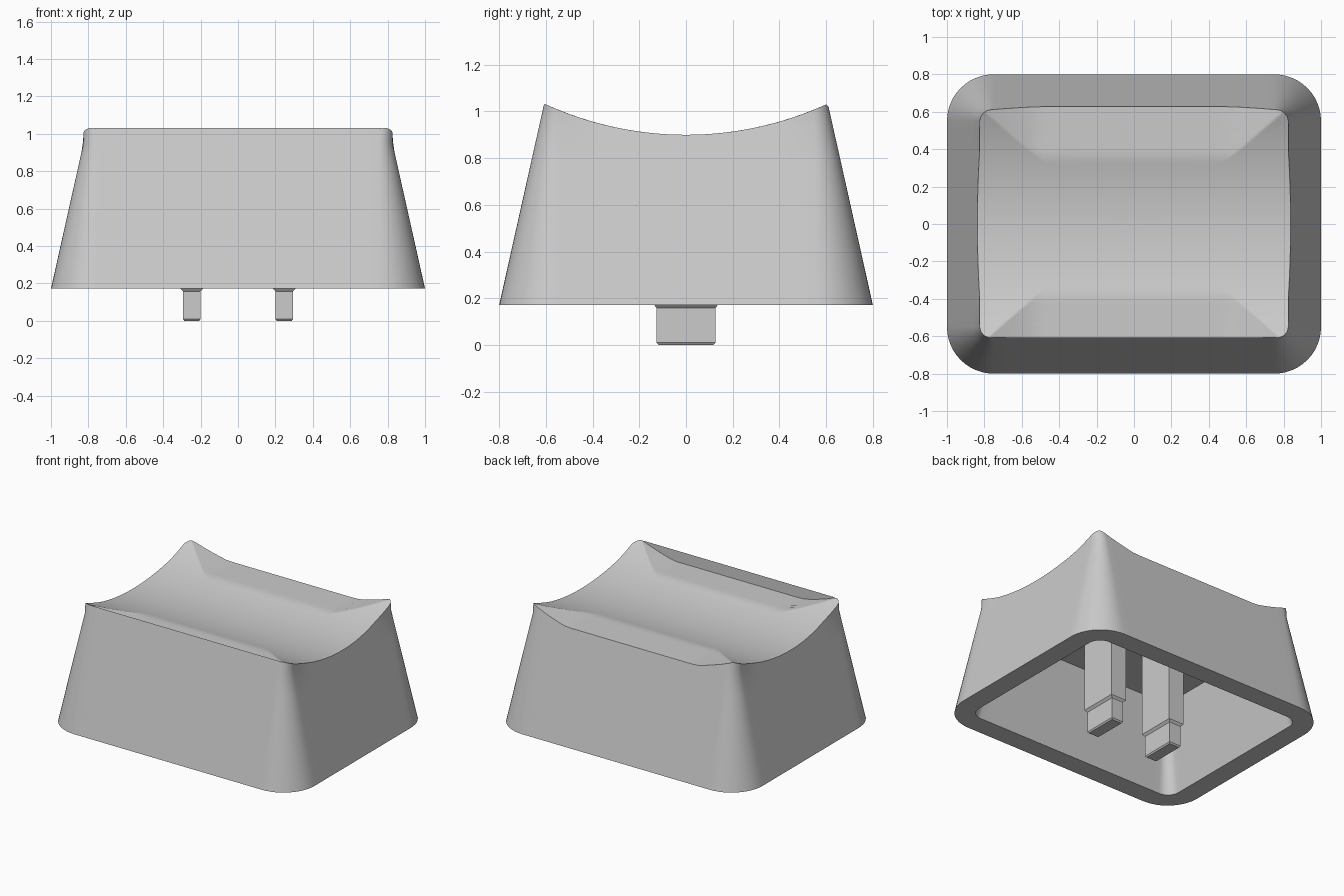
import bpy, bmesh, math

if "Cube" in bpy.data.objects:
    bpy.data.objects.remove(bpy.data.objects["Cube"])

grey = bpy.data.materials.new("light_grey")
grey.diffuse_color = (0.6, 0.6, 0.6, 1)
grey.use_nodes = True
grey.node_tree.nodes["Principled BSDF"].inputs["Base Color"].default_value = grey.diffuse_color

BASE, SLOPE, R = 0.172, 0.2235, 1.45
CEILING = 0.772


def dish(x, y):
    """Scooped top: a cylinder arc whose long edges flatten out mid-span."""
    limit = (0.36 if y > 0 else 0.38) + max(0.0, abs(x) - 0.52) * 0.87
    y = min(abs(y), limit, 0.61)
    return 0.9 + R - math.sqrt(R * R - y * y)


def outline(hx, hy, r):
    """Rounded rectangle with matching point counts for any size."""
    pts = []
    corners = [(1, 1), (-1, 1), (-1, -1), (1, -1)]
    for k, (sx, sy) in enumerate(corners):
        for i in range(13):
            a = math.pi / 2 * (k + i / 12)
            pts.append((sx * (hx - r) + r * math.cos(a), sy * (hy - r) + r * math.sin(a)))
        # straight run to the next corner
        x0, y0 = pts[-1]
        nx, ny = corners[(k + 1) % 4]
        a = math.pi / 2 * (k + 1)
        x1, y1 = nx * (hx - r) + r * math.cos(a), ny * (hy - r) + r * math.sin(a)
        for i in range(1, 28):
            t = i / 28
            pts.append((x0 + (x1 - x0) * t, y0 + (y1 - y0) * t))
    return pts


def outer(z):
    d = SLOPE * (z - BASE)
    return outline(max(1 - d, 0.825), 0.8 - d, 0.25 - 0.19 * (z - BASE) / 0.858)


def bridge(bm, a, b):
    n = len(a)
    for i in range(n):
        j = (i + 1) % n
        bm.faces.new((a[i], a[j], b[j], b[i]))


def finish(bm, name, angle=None):
    me = bpy.data.meshes.new(name)
    bm.to_mesh(me)
    bm.free()
    me.materials.append(grey)
    ob = bpy.data.objects.new(name, me)
    bpy.context.collection.objects.link(ob)
    if angle:
        bpy.ops.object.select_all(action='DESELECT')
        ob.select_set(True)
        bpy.context.view_layer.objects.active = ob
        bpy.ops.object.shade_smooth_by_angle(angle=math.radians(angle))
    return ob


# Where the leaning walls meet the scooped top
bottom = outer(BASE)
rim = []
for i in range(len(bottom)):
    z = 0.95
    for _ in range(12):
        x, y = outer(z)[i]
        z = dish(x, y)
    rim.append((x, y, z))

# Cap shell: ceiling, inner walls, bottom rim, outer walls, scooped top
bm = bmesh.new()
ring = lambda pts, z: [bm.verts.new((x, y, z)) for x, y in pts]
taper = SLOPE * (CEILING - BASE)
ceiling = ring(outline(0.855 - taper, 0.655 - taper, 0.04), CEILING)
inner = ring(outline(0.855, 0.655, 0.09), BASE)
base = ring(bottom, BASE)
bm.faces.new(ceiling[::-1])
bridge(bm, ceiling, inner)
bridge(bm, inner, base)
prev = base
for s in (0.25, 0.5, 0.75, 0.92, 1):
    layer = []
    for i, (x, y, z) in enumerate(rim):
        h = BASE + (z - BASE) * s
        layer.append(bm.verts.new((*outer(h)[i], h)))
    bridge(bm, prev, layer)
    prev = layer
for k in range(19, 0, -1):
    s = k / 20
    layer = [bm.verts.new((x * s, y * s, dish(x * s, y * s))) for x, y, z in rim]
    bridge(bm, prev, layer)
    prev = layer
centre = bm.verts.new((0, 0, 0.9))
for i in range(len(prev)):
    bm.faces.new((prev[i], prev[(i + 1) % len(prev)], centre))
bmesh.ops.recalc_face_normals(bm, faces=bm.faces)
finish(bm, "cap_shell", 40)

# Front lip: leaning outside and upright inside, keeping the front edge straight
TOP = 1.031
bm = bmesh.new()
front = sorted(p for p in rim if p[1] < -0.608 and p[2] < TOP)
low = [bm.verts.new(p) for p in front]
high = [bm.verts.new((x, y + (TOP - z) * SLOPE, TOP)) for x, y, z in front]
foot = [bm.verts.new((v.co.x, v.co.y, dish(v.co.x, v.co.y) - 0.003)) for v in high]
for i in range(len(front) - 1):
    bm.faces.new((low[i], low[i + 1], high[i + 1], high[i]))
    bm.faces.new((high[i], high[i + 1], foot[i + 1], foot[i]))
finish(bm, "front_lip")

# Two stepped mounting prongs under the ceiling
for side, cx in (("left", -0.247), ("right", 0.247)):
    bm = bmesh.new()
    prev = None
    for hx, hy, z in ((0.040, 0.118, 0.0), (0.047, 0.126, 0.01), (0.047, 0.126, 0.158),
                      (0.062, 0.138, 0.174), (0.062, 0.138, CEILING + 0.01)):
        layer = [bm.verts.new((cx + a * hx, b * hy, z))
                 for a, b in ((1, 1), (-1, 1), (-1, -1), (1, -1))]
        if prev:
            bridge(bm, prev, layer)
        else:
            bm.faces.new(layer[::-1])
        prev = layer
    bm.faces.new(prev)
    finish(bm, side + "_prong")
